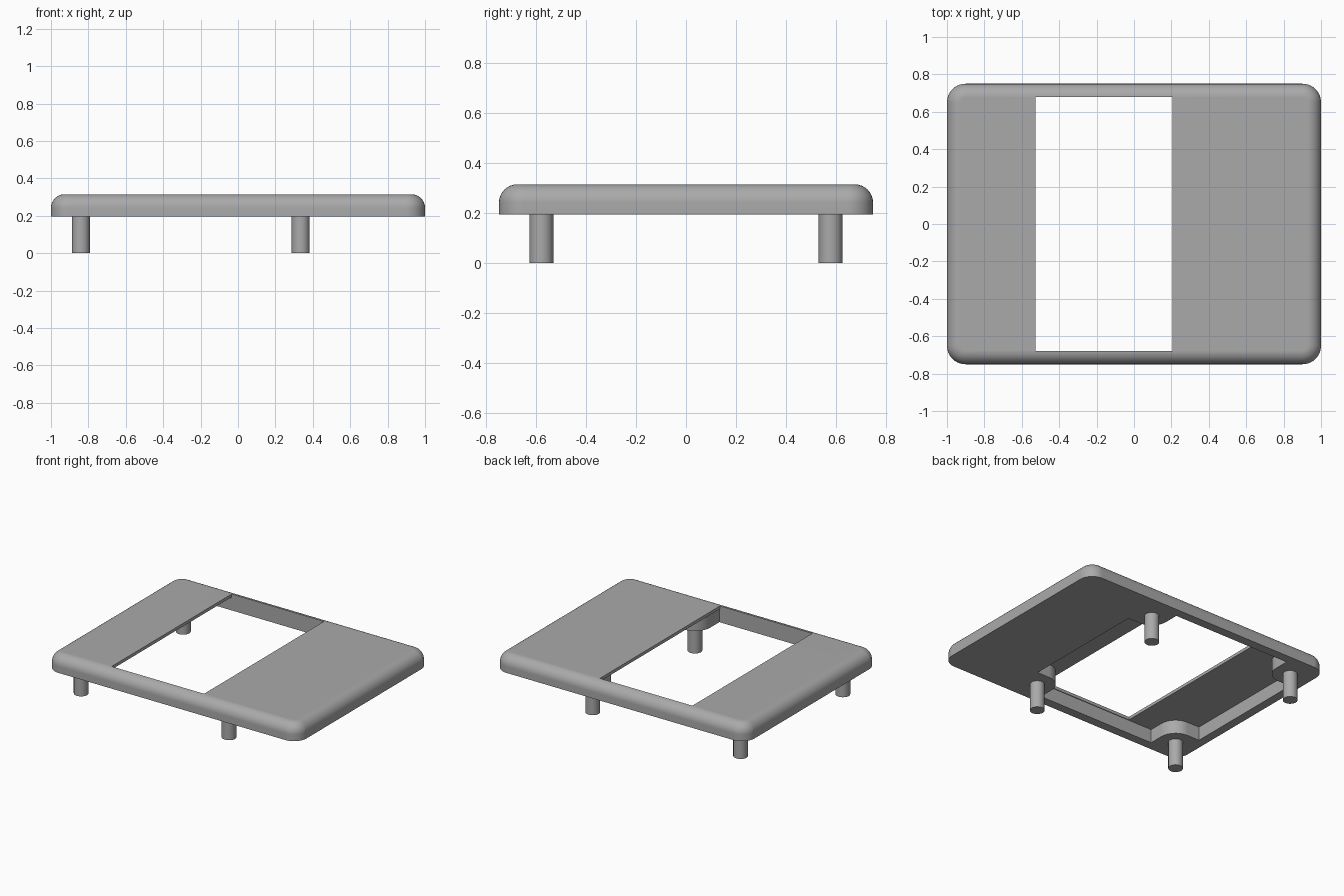
import bpy, bmesh, math

cube = bpy.data.objects.get("Cube")
if cube:
    bpy.data.objects.remove(cube, do_unlink=True)

BASE, TOP, LID = 0.195, 0.315, 0.293      # underside, top face, pocket ceiling
HALF_X, HALF_Y = 1.0, 0.75
LEG_X, LEG_Y, LEG_R = (-0.84, 0.335), 0.58, 0.048
MID_X = sum(LEG_X) / 2

grey = bpy.data.materials.new("mid grey")
grey.use_nodes = True
colour = (0.40, 0.40, 0.40, 1)
grey.diffuse_color = colour
grey.node_tree.nodes["Principled BSDF"].inputs["Base Color"].default_value = colour


def prism(name, outline, z0, z1):
    """Extrude a counter-clockwise outline from z0 to z1."""
    bm = bmesh.new()
    low = bm.faces.new([bm.verts.new((x, y, z0)) for x, y in outline])
    up = bmesh.ops.extrude_face_region(bm, geom=[low])["geom"]
    bmesh.ops.translate(bm, vec=(0, 0, z1 - z0),
                        verts=[g for g in up if isinstance(g, bmesh.types.BMVert)])
    bmesh.ops.recalc_face_normals(bm, faces=bm.faces)
    mesh = bpy.data.meshes.new(name)
    bm.to_mesh(mesh)
    bm.free()
    ob = bpy.data.objects.new(name, mesh)
    bpy.context.collection.objects.link(ob)
    mesh.materials.append(grey)
    return ob


def arc(cx, cy, r, start, end, steps=10):
    angles = [math.radians(start + (end - start) * i / steps) for i in range(steps + 1)]
    return [(cx + r * math.cos(a), cy + r * math.sin(a)) for a in angles]


def select_only(ob):
    bpy.ops.object.select_all(action="DESELECT")
    ob.select_set(True)
    bpy.context.view_layer.objects.active = ob


def smooth(ob):
    select_only(ob)
    bpy.ops.object.shade_smooth_by_angle(angle=math.radians(35))


# Cover plate: rounded rectangle with a rounded upper rim
corner, rim = 0.1, 0.073
outline = []
for sx, sy, a in ((1, 1, 0), (-1, 1, 90), (-1, -1, 180), (1, -1, 270)):
    outline += arc(sx * (HALF_X - corner), sy * (HALF_Y - corner), corner, a, a + 90)
plate = prism("cover_plate", outline, BASE, TOP)
bm = bmesh.new()
bm.from_mesh(plate.data)
rim_edges = [e for e in bm.edges if all(v.co.z > TOP - 0.001 for v in e.verts)]
bmesh.ops.bevel(bm, geom=rim_edges, offset=rim, segments=8, profile=0.5, affect="EDGES")
bm.to_mesh(plate.data)
bm.free()

# Pocket below the lid, its corners kept solid as rounded bosses
px, py, boss = 0.685, 0.685, 0.12
leg_dx = LEG_X[1] - MID_X
pocket = []
for sx, sy, a in ((1, 1, 270), (-1, 1, 0), (-1, -1, 90), (1, -1, 180)):
    cx, cy = MID_X + sx * leg_dx, sy * LEG_Y
    side = (MID_X + sx * px, cy - sy * boss)
    end = (cx - sx * boss, sy * py)
    bend = arc(cx, cy, boss, a, a - 90, 12)
    pocket += [side] + bend + [end] if sx * sy > 0 else [end] + bend + [side]
pocket_cutter = prism("pocket_cutter", pocket, BASE - 0.1, LID)

# Rectangular opening through the lid
wx0, wx1, wy = -0.527, 0.207, 0.68
window_cutter = prism("window_cutter", [(wx0, -wy), (wx1, -wy), (wx1, wy), (wx0, wy)],
                      BASE - 0.2, TOP + 0.1)

for cutter in (pocket_cutter, window_cutter):
    cutter.hide_render = True
    mod = plate.modifiers.new("cut", "BOOLEAN")
    mod.operation, mod.solver, mod.object = "DIFFERENCE", "EXACT", cutter
    select_only(plate)
    bpy.ops.object.modifier_apply(modifier=mod.name)
    bpy.data.objects.remove(cutter, do_unlink=True)
smooth(plate)
weights = plate.modifiers.new("even_shading", "WEIGHTED_NORMAL")
weights.keep_sharp = True

# Four round pegs standing under the bosses
for x, side_x in zip(LEG_X, ("right", "left")):
    for y, side_y in ((-LEG_Y, "front"), (LEG_Y, "back")):
        peg = prism(f"{side_y}_{side_x}_leg", arc(x, y, LEG_R, 0, 360, 32)[:-1], 0, BASE + 0.01)
        smooth(peg)
